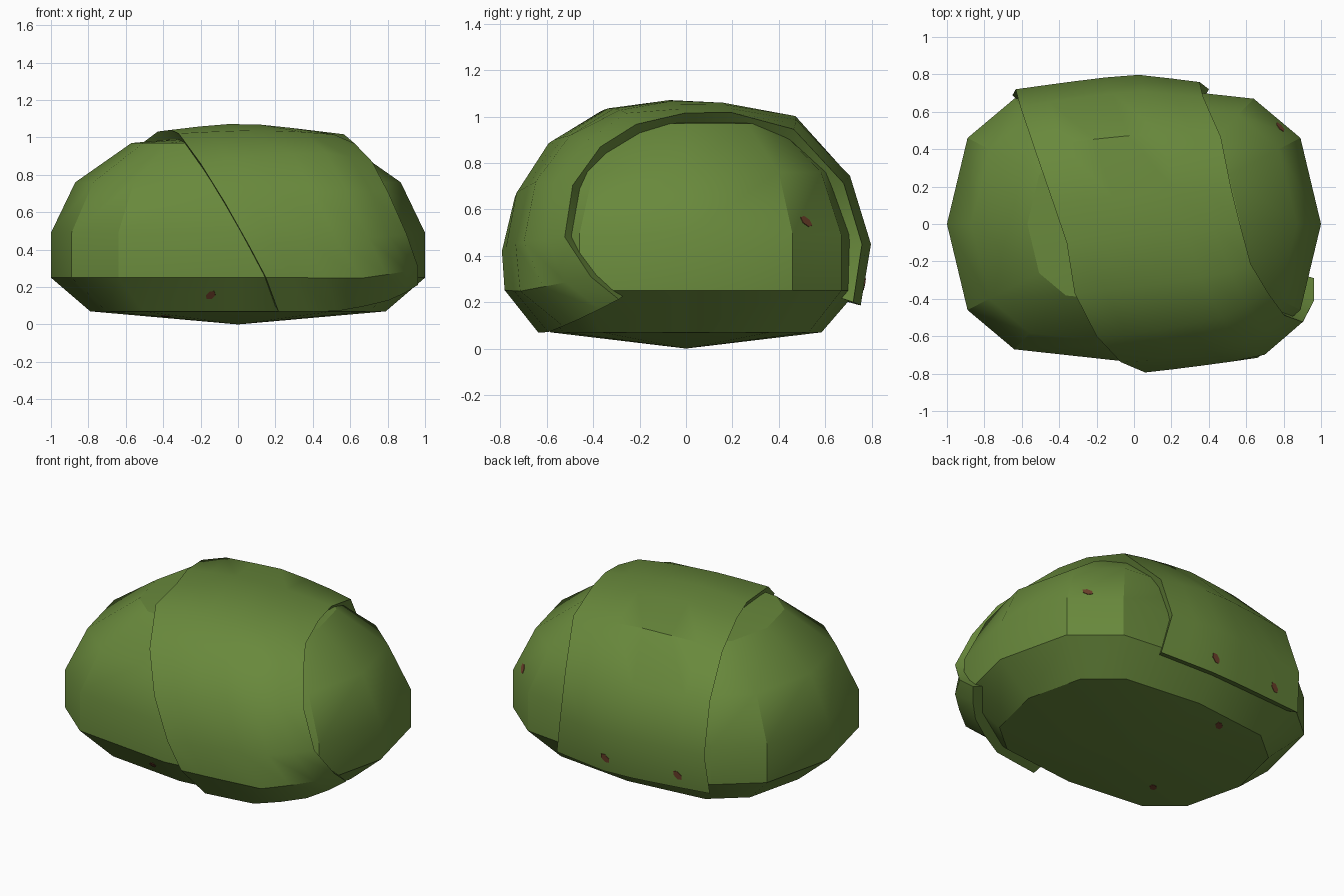
import bpy, bmesh, math
from mathutils import Vector
from mathutils.bvhtree import BVHTree

if "Cube" in bpy.data.objects:
    bpy.data.objects.remove(bpy.data.objects["Cube"])

CENTRE = Vector((0, 0, .45))


def material(name, rgb):
    m = bpy.data.materials.new(name)
    m.diffuse_color = (*rgb, 1)
    m.use_nodes = True
    m.node_tree.nodes["Principled BSDF"].inputs["Base Color"].default_value = m.diffuse_color
    return m


green = material("leaf green", (.14, .25, .045))
brown = material("red brown", (.16, .055, .025))


def make(name, verts, faces, mat, smooth=None):
    me = bpy.data.meshes.new(name)
    me.from_pydata([tuple(v) for v in verts], [], faces)
    bm = bmesh.new()
    bm.from_mesh(me)
    bmesh.ops.recalc_face_normals(bm, faces=bm.faces[:])
    bm.to_mesh(me)
    bm.free()
    me.materials.append(mat)
    ob = bpy.data.objects.new(name, me)
    bpy.context.collection.objects.link(ob)
    if smooth:
        bpy.ops.object.select_all(action='DESELECT')
        ob.select_set(True)
        bpy.context.view_layer.objects.active = ob
        bpy.ops.object.shade_smooth_by_angle(angle=math.radians(smooth))
    return ob


def tree(ob):
    me = ob.data
    return BVHTree.FromPolygons([v.co for v in me.vertices],
                                [list(p.vertices) for p in me.polygons])


# body: twelve-sided plan, scaled ring by ring
quarter = [(1, 0), (.89, .46), (.64, .67), (0, .74)]
half = quarter + [(-x, y) for x, y in quarter[2::-1]]
plan = half + [(x, -y) for x, y in half[-2:0:-1]]
rings = [(.07, .79), (.25, 1), (.49, 1), (.76, .87), (.97, .57)]
n = len(plan)
verts = [(x * s, y * s, z) for z, s in rings for x, y in plan]
faces = [(r * n + i, r * n + (i + 1) % n, (r + 1) * n + (i + 1) % n, (r + 1) * n + i)
         for r in range(len(rings) - 1) for i in range(n)]
low, high, top = len(verts), len(verts) + 1, (len(rings) - 1) * n
verts += [(0, 0, 0), (0, 0, 1.02)]
for i in range(n):
    j = (i + 1) % n
    faces += [(low, j, i), (high, top + i, top + j)]
body = make("body", verts, faces, green, 30)
body_tree = tree(body)

# wrapped leaf: strip between two edge curves, from back bottom over to front bottom
left = [(-.66, .70, .2), (-.65, .74, .45), (-.60, .62, .75), (-.5, .37, .93),
        (-.42, .1, 1.02), (-.36, -.1, 1.04), (-.3, -.35, .99), (-.19, -.57, .84),
        (-.07, -.73, .65), (.06, -.8, .42), (.15, -.79, .25), (.21, -.62, .08)]
right = [(.40, .72, .2), (.36, .78, .45), (.38, .7, .72), (.45, .45, .93),
         (.52, .2, 1.02), (.58, 0, 1.03), (.64, -.22, .98), (.70, -.36, .86),
         (.79, -.48, .7), (.88, -.51, .48), (.96, -.41, .31), (.93, -.28, .22)]
COLS = 6
outer, inner = [], []
for a, b in zip(left, right):
    for c in range(COLS + 1):
        d = (Vector(a).lerp(Vector(b), c / COLS) - CENTRE).normalized()
        hit = body_tree.ray_cast(CENTRE, d)[0]
        outer.append(hit + d * .06)
        inner.append(hit - d * .03)
w, rows, k = COLS + 1, len(left), len(outer)
faces = []
for r in range(rows - 1):
    for c in range(COLS):
        q = (r * w + c, r * w + c + 1, (r + 1) * w + c + 1, (r + 1) * w + c)
        faces += [q, tuple(k + i for i in reversed(q))]
rim = ([c for c in range(w)] + [r * w + COLS for r in range(1, rows)]
       + [(rows - 1) * w + c for c in range(COLS - 1, -1, -1)]
       + [r * w for r in range(rows - 2, 0, -1)])
for a, b in zip(rim, rim[1:] + rim[:1]):
    faces.append((a, b, b + k, a + k))
wrap = make("wrapped_leaf", outer + inner, faces, green, 35)
wrap_tree = tree(wrap)

# small brown spots lying on the surface
spots = [(.8, .53, .55), (-.15, -.66, .15), (.03, .8, .27), (-.47, .76, .27),
         (-.25, .5, .04), (-.4, -.3, .03)]
verts, faces = [], []
for p in spots:
    d = (Vector(p) - CENTRE).normalized()
    far = CENTRE + d * 3
    hits = [t.ray_cast(far, -d) for t in (body_tree, wrap_tree)]
    pos, nor = min((h for h in hits if h[0]), key=lambda h: h[3])[:2]
    if nor.dot(d) < 0:
        nor = -nor
    u = nor.orthogonal().normalized()
    v = nor.cross(u)
    base = len(verts)
    for lift in (.003, -.003):
        for i in range(6):
            t = i * math.tau / 6
            verts.append(pos + nor * lift + u * .035 * math.cos(t) + v * .022 * math.sin(t))
    faces.append(tuple(base + i for i in range(6)))
    for i in range(6):
        j = (i + 1) % 6
        faces.append((base + i, base + 6 + i, base + 6 + j, base + j))
    faces.append(tuple(base + 11 - i for i in range(6)))
make("spots", verts, faces, brown)
